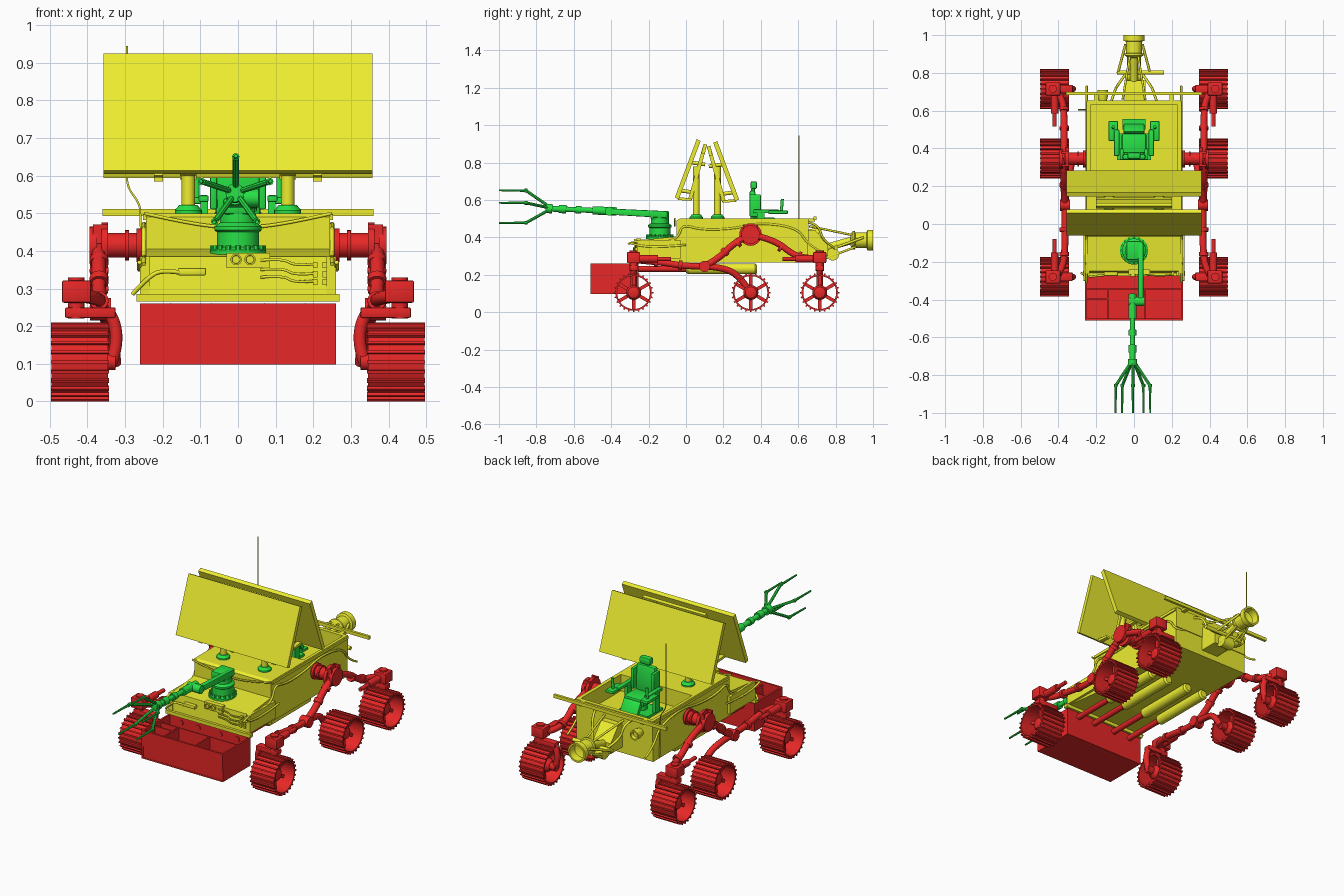
import bpy, bmesh
from math import pi, sin, cos, radians
from mathutils import Vector, Matrix

def material(name, col):
    m = bpy.data.materials.new(name)
    m.diffuse_color = (*col, 1)
    return m

YEL = material("yellow", (0.85, 0.85, 0.03))
RED = material("red", (0.8, 0.02, 0.02))
GRN = material("green", (0.02, 0.75, 0.06))

def finish(bm, name, mat, smooth=False):
    bmesh.ops.recalc_face_normals(bm, faces=bm.faces)
    me = bpy.data.meshes.new(name)
    bm.to_mesh(me)
    bm.free()
    me.materials.append(mat)
    ob = bpy.data.objects.new(name, me)
    bpy.context.collection.objects.link(ob)
    if smooth:
        bpy.ops.object.select_all(action='DESELECT')
        ob.select_set(True)
        bpy.context.view_layer.objects.active = ob
        bpy.ops.object.shade_smooth_by_angle(angle=radians(35))
    return ob

def prism(name, prof, x0, x1, mat, bevel=0):
    """Side profile (y, z) extruded along x."""
    bm = bmesh.new()
    a = [bm.verts.new((x0, y, z)) for y, z in prof]
    b = [bm.verts.new((x1, y, z)) for y, z in prof]
    bm.faces.new(a)
    bm.faces.new(b[::-1])
    for i in range(len(a)):
        j = (i + 1) % len(a)
        bm.faces.new((a[i], b[i], b[j], a[j]))
    if bevel:
        bmesh.ops.bevel(bm, geom=bm.edges[:], offset=bevel, segments=2, profile=0.5, affect='EDGES')
    return finish(bm, name, mat, bool(bevel))

def box(name, x, y, z, mat, bevel=0):
    """Box from three (low, high) ranges."""
    return prism(name, [(y[0], z[0]), (y[1], z[0]), (y[1], z[1]), (y[0], z[1])], min(x), max(x), mat, bevel)

def lathe_into(bm, prof, base, axis, n, closed=False):
    rot = Vector(axis).to_track_quat('Z', 'Y')
    rings = [[bm.verts.new(Vector(base) + rot @ Vector((r * cos(2*pi*i/n), r * sin(2*pi*i/n), h)))
              for i in range(n)] for r, h in prof]
    for k in range(len(rings) if closed else len(rings) - 1):
        a, b = rings[k], rings[(k + 1) % len(rings)]
        for i in range(n):
            bm.faces.new((a[i], a[(i+1) % n], b[(i+1) % n], b[i]))
    if not closed:
        bm.faces.new(rings[0])
        bm.faces.new(rings[-1])

def lathe(name, prof, base, axis, mat, n=24):
    bm = bmesh.new()
    lathe_into(bm, prof, base, axis, n)
    return finish(bm, name, mat, True)

def cyl(name, a, b, r, mat, r2=None, n=16):
    d = Vector(b) - Vector(a)
    return lathe(name, [(r, 0), (r if r2 is None else r2, d.length)], a, d, mat, n)

def tube(name, pts, r, mat, res=3):
    """Smooth hose or bent rod through control points."""
    cu = bpy.data.curves.new(name, 'CURVE')
    cu.dimensions, cu.bevel_depth, cu.bevel_resolution, cu.use_fill_caps = '3D', r, res, True
    sp = cu.splines.new('NURBS')
    sp.points.add(len(pts) - 1)
    for p, c in zip(sp.points, pts):
        p.co = (*c, 1)
    sp.use_endpoint_u, sp.order_u, sp.resolution_u = True, 3, 6
    ob = bpy.data.objects.new(name, cu)
    bpy.context.collection.objects.link(ob)
    cu.materials.append(mat)
    bpy.ops.object.select_all(action='DESELECT')
    ob.select_set(True)
    bpy.context.view_layer.objects.active = ob
    bpy.ops.object.convert(target='MESH')
    return ob

# hull: long lower body, raised front deck, open cockpit behind it
prism("lower_hull", [(-0.26, 0.285), (-0.05, 0.265), (0.65, 0.265), (0.65, 0.405), (-0.05, 0.405), (-0.25, 0.385)], -0.245, 0.245, YEL)
prism("front_deck", [(-0.05, 0.405), (0.27, 0.405), (0.27, 0.5), (-0.035, 0.5), (-0.05, 0.49)], -0.245, 0.245, YEL)
for s, n in ((1, "right"), (-1, "left")):
    box(n + "_cockpit_wall", (s*0.228, s*0.245), (0.27, 0.65), (0.405, 0.5), YEL)
    box(n + "_hull_rim", (s*0.235, s*0.252), (-0.04, 0.65), (0.482, 0.498), YEL)
    box(n + "_nose_cheek", (s*0.235, s*0.26), (-0.262, -0.03), (0.285, 0.385), YEL)
    tube(n + "_side_hose", [(s*0.25, y, z) for y, z in ((-0.31, 0.365), (-0.25, 0.39), (-0.1, 0.375), (-0.04, 0.4), (-0.02, 0.47), (0.08, 0.44), (0.25, 0.445), (0.4, 0.48), (0.6, 0.45), (0.65, 0.36), (0.73, 0.32))], 0.006, YEL, 1)
    tube(n + "_nose_hose", [(s*0.262, y, z) for y, z in ((-0.3, 0.37), (-0.24, 0.35), (-0.1, 0.35), (0, 0.36))], 0.006, YEL, 1)
box("rear_cockpit_wall", (-0.245, 0.245), (0.633, 0.655), (0.38, 0.5), YEL)
box("front_bumper", (-0.27, 0.27), (-0.275, -0.25), (0.265, 0.285), YEL)
tube("front_deck_cable", [(-0.25, -0.06, 0.5), (-0.12, -0.06, 0.47), (0, -0.06, 0.46), (0.12, -0.06, 0.47), (0.25, -0.06, 0.5)], 0.005, YEL, 1)

# front face equipment
box("headlight_plate", (-0.03, 0.085), (-0.268, -0.24), (0.355, 0.395), YEL)
for x in (-0.005, 0.032):
    lathe("headlight", [(0.015, 0), (0.015, 0.012), (0.011, 0.012), (0.01, 0.006)], (x, -0.265, 0.377), (0, -1, 0), YEL)
box("front_tool", (-0.16, -0.085), (-0.275, -0.25), (0.335, 0.355), YEL, 0.004)
tube("front_tool_hose", [(-0.28, -0.26, 0.285), (-0.24, -0.28, 0.33), (-0.2, -0.275, 0.35), (-0.15, -0.27, 0.342)], 0.006, YEL, 1)
for z in (0.33, 0.35, 0.375):
    tube("front_cable", [(0.06, -0.266, z), (0.12, -0.275, z + 0.005), (0.15, -0.275, z - 0.015), (0.2, -0.268, z - 0.01)], 0.004, YEL, 1)
    for x in (0.205, 0.23):
        box("cable_socket", (x - 0.006, x + 0.006), (-0.272, -0.25), (z - 0.02, z - 0.004), YEL)

# underside cylinders with the rods that carry the tray
for x in (-0.18, -0.07, 0.07, 0.18):
    lathe("lift_cylinder", [(0.02, 0), (0.029, 0.01), (0.029, 0.37), (0.02, 0.38)], (x, 0, 0.232), (0, 1, 0), YEL)
    cyl("lift_rod", (x, 0.02, 0.232), (x, -0.27, 0.232), 0.016, RED)

# open front tray with compartments
box("tray_floor", (-0.26, 0.26), (-0.51, -0.255), (0.098, 0.106), RED)
box("tray_front_lower", (-0.26, 0.26), (-0.508, -0.5), (0.1, 0.17), RED)
box("tray_front_upper", (-0.26, 0.26), (-0.511, -0.5), (0.17, 0.26), RED)
box("tray_back", (-0.26, 0.26), (-0.265, -0.255), (0.1, 0.26), RED)
for s in (1, -1):
    box("tray_side", (s*0.25, s*0.26), (-0.51, -0.255), (0.1, 0.26), RED)
box("tray_long_divider", (-0.25, 0.25), (-0.347, -0.34), (0.106, 0.245), RED)
for x in (-0.14, 0.06):
    box("tray_cross_divider", (x - 0.004, x + 0.004), (-0.5, -0.34), (0.106, 0.245), RED)
box("tray_corner_divider", (-0.25, -0.14), (-0.4, -0.393), (0.106, 0.245), RED)

# wheels: hollow rim, cleats, spokes and hub in one mesh
def wheel(name, x, y):
    s = 1 if x > 0 else -1
    bm = bmesh.new()
    lathe_into(bm, [(0.097, -0.075), (0.097, 0.075), (0.088, 0.075), (0.088, -0.075)], (0, 0, 0), (s, 0, 0), 36, True)
    lathe_into(bm, [(0.025, -0.06), (0.04, -0.04), (0.04, 0.02), (0.03, 0.035), (0.015, 0.04)], (0, 0, 0), (s, 0, 0), 20)
    for i in range(24):
        bmesh.ops.create_cube(bm, size=1, matrix=Matrix.Rotation(i*pi/12, 4, 'X') @ Matrix.Translation((0, 0, 0.099)) @ Matrix.Diagonal((0.154, 0.008, 0.012, 1)))
    for i in range(6):
        bmesh.ops.create_cube(bm, size=1, matrix=Matrix.Rotation(i*pi/3, 4, 'X') @ Matrix.Translation((0, 0, 0.06)) @ Matrix.Diagonal((0.035, 0.018, 0.062, 1)))
    finish(bm, name, RED, True).location = (x, y, 0.105)

for s, n in ((1, "right"), (-1, "left")):
    for y, w in ((-0.28, "front"), (0.347, "middle"), (0.715, "rear")):
        wheel(f"{n}_{w}_wheel", s*0.42, y)
        cyl(f"{n}_{w}_axle", (s*0.325, y, 0.105), (s*0.4, y, 0.105), 0.022, RED)
        if w == "middle":
            continue
        # steering head and strut
        d = 1 if w == "front" else -1
        box(f"{n}_{w}_steering_box", (s*0.39, s*0.468), (y - 0.035, y + 0.035), (0.262, 0.322), RED, 0.006)
        cyl(f"{n}_{w}_steering_post", (s*0.43, y, 0.22), (s*0.43, y, 0.33), 0.022, RED)
        box(f"{n}_{w}_fork_top", (s*0.325, s*0.46), (y - 0.022, y + 0.022), (0.222, 0.25), RED, 0.005)
        tube(f"{n}_{w}_strut", [(s*0.345, y, 0.24), (s*0.325, y, 0.21), (s*0.322, y, 0.14), (s*0.338, y, 0.1)], 0.017, RED)
        cyl(f"{n}_{w}_actuator", (s*0.42, y, 0.285), (s*0.42, y + d*0.2, 0.285), 0.011, RED)
        cyl(f"{n}_{w}_actuator_body", (s*0.42, y + d*0.03, 0.285), (s*0.42, y + d*0.13, 0.285), 0.02, RED)
    # rocker pivot
    cyl(n + "_pivot_shaft", (s*0.24, 0.345, 0.415), (s*0.37, 0.345, 0.415), 0.033, RED)
    for x, r, t in ((0.255, 0.045, 0.015), (0.29, 0.04, 0.01), (0.345, 0.06, 0.018), (0.375, 0.05, 0.02)):
        cyl(n + "_pivot_disc", (s*x, 0.345, 0.415), (s*(x + t), 0.345, 0.415), r, RED, n=24)
    for y in (0.31, 0.38):
        box(n + "_pivot_fin", (s*0.345, s*0.385), (y - 0.006, y + 0.006), (0.42, 0.47), RED)
    # rocker and bogie arms
    tube(n + "_rocker_front", [(s*x, y, z) for x, y, z in ((0.37, 0.345, 0.415), (0.37, 0.26, 0.375), (0.37, 0.18, 0.29), (0.365, 0.1, 0.245))], 0.019, RED)
    tube(n + "_rocker_rear", [(s*x, y, z) for x, y, z in ((0.37, 0.345, 0.415), (0.37, 0.47, 0.39), (0.37, 0.58, 0.3), (0.38, 0.67, 0.287), (0.42, 0.715, 0.285))], 0.018, RED)
    tube(n + "_bogie_front", [(s*x, y, z) for x, y, z in ((0.365, 0.1, 0.245), (0.365, 0, 0.245), (0.365, -0.12, 0.265), (0.375, -0.23, 0.275), (0.41, -0.28, 0.28))], 0.018, RED)
    tube(n + "_bogie_rear", [(s*x, y, z) for x, y, z in ((0.365, 0.1, 0.245), (0.36, 0.2, 0.24), (0.335, 0.29, 0.19), (0.328, 0.347, 0.1))], 0.018, RED)
    cyl(n + "_bogie_joint", (s*0.338, 0.1, 0.245), (s*0.393, 0.1, 0.245), 0.03, RED, n=24)
    for p, q in (((0.2, 0.315), (0.215, 0.33)), ((0.27, 0.365), (0.285, 0.377)), ((0.5, 0.352), (0.515, 0.343)), ((0.6, 0.302), (0.615, 0.297)), ((-0.02, 0.251), (-0.04, 0.253)), ((-0.15, 0.266), (-0.17, 0.268))):
        cyl(n + "_arm_collar", (s*0.369, *p), (s*0.369, *q), 0.025, RED)

# two tilted solar panels on posts, mirrored about y = 0.112
for front in (True, False):
    n = "front" if front else "rear"
    f = lambda pts: [(y, z) if front else (0.224 - y, z - 0.01) for y, z in pts]
    prism(n + "_solar_panel", f([(-0.06, 0.613), (-0.038, 0.604), (0.078, 0.915), (0.057, 0.925)]), -0.357, 0.357, YEL)
    prism(n + "_top_crosspiece", f([(0.082, 0.85), (0.1, 0.845), (0.112, 0.895), (0.094, 0.9)]), -0.2, 0.2, YEL)
    y = 0.055 if front else 0.169
    for x in (-0.132, 0.132):
        prism(n + "_panel_rail", f([(0.012, 0.605), (0.032, 0.6), (0.112, 0.892), (0.094, 0.9)]), x - 0.022, x + 0.022, YEL)
        cyl(n + "_panel_post", (x, y, 0.5), (x, y, 0.78), 0.018, YEL)
        lathe(n + "_post_base", [(0.036, 0), (0.036, 0.008), (0.024, 0.022)], (x, y, 0.5), (0, 0, 1), GRN)
        for z in (0.65, 0.8):
            ya = -0.045 + (z - 0.605)*0.37
            (a, za), (b, zb) = f([(ya, z), (ya + 0.075, z - 0.01)])
            cyl(n + "_panel_bracket", (x, a, za), (x, b, zb), 0.01, YEL)
        prism(n + "_panel_hinge", f([(-0.045, 0.6), (0.03, 0.595), (0.03, 0.608), (-0.04, 0.615)]), x*1.6 - 0.012, x*1.6 + 0.012, YEL)

# manipulator: turret, offset upper arm, forearm, five tines
lathe("arm_turret", [(0.075, 0), (0.075, 0.012), (0.056, 0.02), (0.056, 0.06), (0.063, 0.065), (0.063, 0.075), (0.048, 0.085), (0.048, 0.11)], (0, -0.14, 0.39), (0, 0, 1), GRN, 28)
for i in range(16):
    a = i*pi/8
    cyl("turret_bolt", (0.067*cos(a), -0.14 + 0.067*sin(a), 0.4), (0.067*cos(a), -0.14 + 0.067*sin(a), 0.415), 0.007, GRN, n=6)
box("arm_shoulder", (-0.04, 0.045), (-0.19, -0.09), (0.497, 0.54), GRN, 0.008)
prism("upper_arm", [(-0.1, 0.503), (-0.1, 0.54), (-0.42, 0.555), (-0.42, 0.522)], 0.022, 0.05, GRN, 0.005)
cyl("elbow", (-0.03, -0.41, 0.54), (0.055, -0.41, 0.54), 0.024, GRN)
for a, b, r in ((-0.37, -0.5, 0.022), (-0.5, -0.64, 0.014), (-0.56, -0.59, 0.02), (-0.64, -0.68, 0.022), (-0.68, -0.72, 0.016), (-0.715, -0.75, 0.025)):
    za, zb = (0.54 - (y + 0.4)*0.042 for y in (a, b))
    cyl("forearm_section", (-0.008, a, za), (-0.008, b, zb), r, GRN)
for i in range(5):
    a = pi/2 + i*2*pi/5
    p = [Vector((-0.006 + r*cos(a), y, 0.555 + r*sin(a))) for r, y in ((0.012, -0.735), (0.095, -0.855), (0.097, -1.0))]
    cyl("claw_root", p[0], p[1], 0.008, GRN, n=8)
    cyl("claw_tip", p[1], p[2], 0.007, GRN, 0.005, n=8)
    cyl("claw_knuckle", p[1] + Vector((0, 0.008, 0)), p[1] - Vector((0, 0.008, 0)), 0.01, GRN, n=8)

# seat faces the rear
cyl("seat_pedestal", (0, 0.41, 0.405), (0, 0.41, 0.47), 0.035, GRN)
box("seat_base", (-0.09, 0.09), (0.34, 0.48), (0.405, 0.42), GRN)
box("seat_cushion", (-0.065, 0.065), (0.35, 0.48), (0.465, 0.505), GRN, 0.01)
prism("seat_back", [(0.345, 0.49), (0.38, 0.49), (0.37, 0.65), (0.34, 0.65)], -0.06, 0.06, GRN, 0.01)
box("headrest", (-0.035, 0.035), (0.345, 0.38), (0.658, 0.7), GRN, 0.01)
cyl("headrest_stem", (0, 0.357, 0.64), (0, 0.36, 0.67), 0.01, GRN)
prism("leg_rest", [(0.475, 0.47), (0.49, 0.5), (0.53, 0.43), (0.515, 0.415)], -0.055, 0.055, GRN, 0.005)
box("foot_plate", (-0.06, 0.06), (0.5, 0.555), (0.408, 0.42), GRN)
for s in (1, -1):
    box("seat_bolster", (s*0.055, s*0.075), (0.34, 0.4), (0.51, 0.63), GRN, 0.006)
    box("armrest", (s*0.078, s*0.105), (0.36, 0.5), (0.53, 0.548), GRN, 0.005)
    box("armrest_support", (s*0.08, s*0.1), (0.38, 0.42), (0.42, 0.535), GRN)
    box("control_console", (s*0.085, s*0.135), (0.44, 0.545), (0.525, 0.543), GRN, 0.005)
    cyl("control_stick", (s*0.11, 0.51, 0.54), (s*0.11, 0.515, 0.605), 0.008, GRN)

# rear handle bar, lamp and whip antenna
box("rear_bar", (-0.36, 0.36), (0.683, 0.698), (0.493, 0.512), YEL)
for x in (-0.2, 0.2):
    box("rear_bar_bracket", (x - 0.012, x + 0.012), (0.65, 0.69), (0.485, 0.5), YEL)
lathe("rear_lamp", [(0.02, 0), (0.028, 0.03), (0.028, 0.06), (0.02, 0.06), (0.015, 0.045)], (-0.165, 0.65, 0.42), (0, 1, 0), YEL)
tube("whip_antenna", [(-0.255, 0.605, 0.28), (-0.258, 0.605, 0.5), (-0.264, 0.605, 0.53), (-0.295, 0.605, 0.57), (-0.295, 0.605, 0.62), (-0.295, 0.605, 0.945)], 0.003, YEL, 1)

# rear sensor drum on its frame
prism("rear_mount", [(0.65, 0.3), (0.65, 0.44), (0.69, 0.44), (0.76, 0.36), (0.76, 0.3)], -0.05, 0.06, YEL)
cyl("rear_crossbar", (-0.09, 0.802, 0.345), (0.16, 0.802, 0.345), 0.011, YEL)
cyl("rear_pulley", (-0.035, 0.785, 0.31), (0.035, 0.785, 0.31), 0.034, YEL, n=24)
cyl("drum_arm", (0, 0.73, 0.34), (0, 0.89, 0.385), 0.02, YEL)
for s in (1, -1):
    cyl("drum_side_rod", (s*0.085, 0.8, 0.345), (s*0.045, 0.95, 0.4), 0.007, YEL)
    cyl("drum_lower_rod", (s*0.03, 0.75, 0.29), (s*0.03, 0.91, 0.35), 0.006, YEL)
    cyl("drum_upper_rod", (s*0.06, 0.66, 0.46), (s*0.02, 0.9, 0.41), 0.006, YEL)
    tube("rear_hose", [(s*0.12, 0.65, 0.48), (s*0.1, 0.71, 0.47), (s*0.09, 0.73, 0.38), (s*0.04, 0.8, 0.34)], 0.007, YEL, 1)
lathe("sensor_drum", [(0.03, 0), (0.05, 0.012), (0.05, 0.022), (0.042, 0.025), (0.042, 0.085), (0.055, 0.09), (0.055, 0.12), (0.045, 0.12), (0.04, 0.08), (0.015, 0.07)], (0, 0.88, 0.385), (0, 1, 0), YEL, 28)
